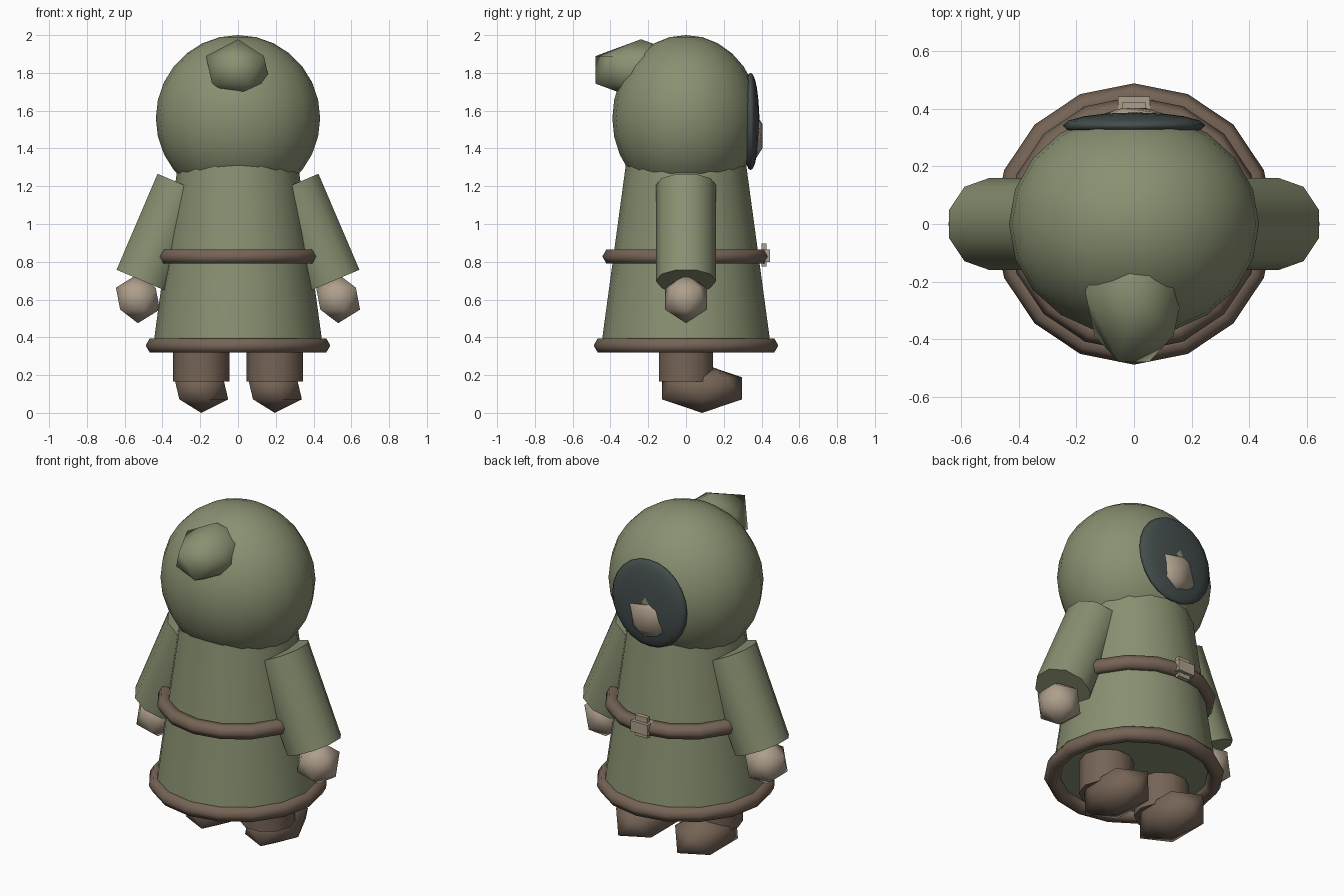
import bpy, math
from mathutils import Vector

if "Cube" in bpy.data.objects:
    bpy.data.objects.remove(bpy.data.objects["Cube"])


def material(name, rgb):
    m = bpy.data.materials.new(name)
    m.diffuse_color = (*rgb, 1)
    m.use_nodes = True
    m.node_tree.nodes["Principled BSDF"].inputs["Base Color"].default_value = m.diffuse_color
    return m


GREEN = material("moss_green", (0.25, 0.28, 0.165))
BROWN = material("leather_brown", (0.18, 0.127, 0.093))
TAN = material("pale_tan", (0.42, 0.345, 0.26))
DARK = material("dark_slate", (0.058, 0.074, 0.074))


def finish(name, mat, angle=None):
    """Name, colour and shade the active object; angle keeps sharper edges."""
    ob = bpy.context.object
    ob.name = name
    ob.data.materials.append(mat)
    bpy.ops.object.transform_apply(location=False, rotation=True, scale=True)
    if angle is None:
        bpy.ops.object.shade_smooth()
    elif angle > 0:
        bpy.ops.object.shade_smooth_by_angle(angle=math.radians(angle))
    return ob


def ball(name, mat, loc, size, segs, rings):
    bpy.ops.mesh.primitive_uv_sphere_add(segments=segs, ring_count=rings, radius=1, location=loc)
    bpy.context.object.scale = size
    return finish(name, mat)


def gem(name, mat, loc, size):
    """Twenty-sided rounded lump, turned to face the back."""
    bpy.ops.mesh.primitive_ico_sphere_add(subdivisions=1, radius=1, location=loc)
    ob = bpy.context.object
    ob.rotation_euler = (0, 0, math.pi)
    ob.scale = size
    return finish(name, mat)


def tube(name, mat, a, b, r1, r2, sides, spin=0):
    """Capped cone or cylinder from a to b, both in one xz plane."""
    a, b = Vector(a), Vector(b)
    d = b - a
    bpy.ops.mesh.primitive_cone_add(vertices=sides, radius1=r1, radius2=r2, depth=d.length,
                                    location=(a + b) / 2,
                                    rotation=(0, math.atan2(d.x, d.z), spin))
    return finish(name, mat, 50)


def band(name, z, major, minor):
    bpy.ops.mesh.primitive_torus_add(major_segments=16, minor_segments=6, major_radius=major,
                                     minor_radius=minor, location=(0, 0, z))
    return finish(name, BROWN)


def block(name, mat, loc, size):
    bpy.ops.mesh.primitive_cube_add(size=1, location=loc)
    bpy.context.object.scale = size
    return finish(name, mat, 0)


# Robe with hem and belt
tube("robe", GREEN, (0, 0, 0.36), (0, 0, 1.34), 0.448, 0.315, 16)
band("hem", 0.357, 0.445, 0.044)
band("belt", 0.828, 0.4, 0.043)

# Belt buckle
block("buckle_plate", TAN, (0, 0.412, 0.836), (0.08, 0.026, 0.122))
block("buckle_bar", TAN, (0, 0.41, 0.833), (0.11, 0.068, 0.066))

# Hood, its peak, the dark opening and the face
ball("hood", GREEN, (0, 0, 1.56), (0.435, 0.39, 0.44), 20, 14)
gem("hood_peak", GREEN, (0, -0.238, 1.816), (0.19, 0.285, 0.162))
ball("hood_opening", DARK, (0, 0.342, 1.543), (0.248, 0.046, 0.258), 16, 12)
gem("face", TAN, (0, 0.353, 1.465), (0.14, 0.06, 0.145))

# Limbs on both sides
for side, s in (("left", -1), ("right", 1)):
    tube(side + "_sleeve", GREEN, (s * 0.503, 0, 0.698), (s * 0.286, 0, 1.206), 0.16, 0.16, 10)
    gem(side + "_hand", TAN, (s * 0.53, 0, 0.605), (0.13, 0.13, 0.13))
    tube(side + "_leg", BROWN, (s * 0.195, 0, 0.165), (s * 0.195, 0, 0.5), 0.15, 0.15, 10, math.pi / 2)
    gem(side + "_boot", BROWN, (s * 0.195, 0.085, 0.13), (0.16, 0.25, 0.13))
